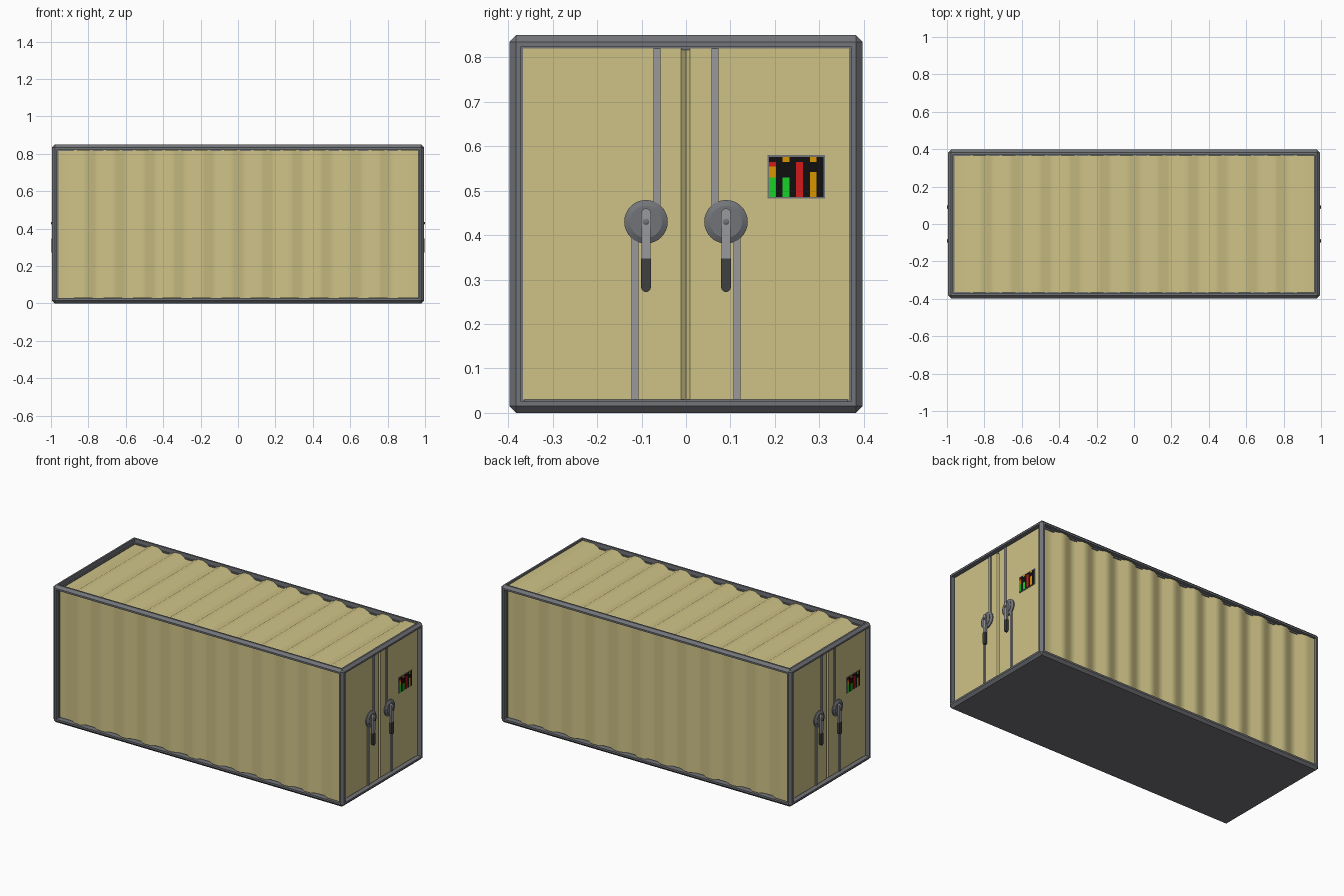
import bpy, bmesh, math
from mathutils import Matrix, Vector

if "Cube" in bpy.data.objects:
    bpy.data.objects.remove(bpy.data.objects["Cube"])

HX, HY, H = 0.994, 0.397, 0.85      # outer half length, half width, height
RIM, CH = 0.03, 0.015               # frame width and chamfer
DOOR = 0.97                         # door face position
TURN = Matrix.Rotation(math.pi, 4, 'Z')


def material(name, r, g, b):
    m = bpy.data.materials.new(name)
    m.diffuse_color = (r, g, b, 1)
    m.use_nodes = True
    m.node_tree.nodes["Principled BSDF"].inputs["Base Color"].default_value = m.diffuse_color
    return m


TAN = material("tan_paint", 0.62, 0.54, 0.24)
FRAME = material("frame_grey", 0.17, 0.175, 0.19)
STEEL = material("steel", 0.32, 0.32, 0.34)
DARK = material("dark_grip", 0.05, 0.05, 0.05)
BLACK = material("label_black", 0.005, 0.005, 0.005)
RED = material("label_red", 0.65, 0.01, 0.01)
GREEN = material("label_green", 0.01, 0.65, 0.02)
AMBER = material("label_amber", 0.7, 0.3, 0.0)


def finish(bm, name, mat, both=False, smooth=None):
    """Turn a bmesh into an object; both = repeat it half a turn around z."""
    bmesh.ops.recalc_face_normals(bm, faces=bm.faces)
    for i in range(2 if both else 1):
        if i:
            bm.transform(TURN)
        me = bpy.data.meshes.new(name)
        bm.to_mesh(me)
        me.materials.append(mat)
        ob = bpy.data.objects.new(name + ("_rear" if i else ""), me)
        bpy.context.collection.objects.link(ob)
        if smooth:
            bpy.ops.object.select_all(action='DESELECT')
            ob.select_set(True)
            bpy.context.view_layer.objects.active = ob
            bpy.ops.object.shade_smooth_by_angle(angle=math.radians(smooth))
    bm.free()


def box(name, mat, x, y, z, both=True):
    bm = bmesh.new()
    bmesh.ops.create_cube(bm, size=1)
    for v in bm.verts:
        v.co = [lo if c < 0 else hi for c, (lo, hi) in zip(v.co, (x, y, z))]
    finish(bm, name, mat, both)


def prism(name, mat, outline, x0, x1, smooth=None):
    """Extrude a (y, z) outline along x."""
    bm = bmesh.new()
    f = bm.faces.new([bm.verts.new((x0, y, z)) for y, z in outline])
    r = bmesh.ops.extrude_face_region(bm, geom=[f])
    vs = [g for g in r["geom"] if isinstance(g, bmesh.types.BMVert)]
    bmesh.ops.translate(bm, verts=vs, vec=(x1 - x0, 0, 0))
    finish(bm, name, mat, True, smooth)


def disc(name, mat, y, z, rings, n=32):
    """Stack of (x, radius) rings with a cap on the outside."""
    bm = bmesh.new()
    loops = [[bm.verts.new((x, y + r * math.cos(2 * math.pi * i / n),
                            z + r * math.sin(2 * math.pi * i / n)))
              for i in range(n)] for x, r in rings]
    for a, b in zip(loops, loops[1:]):
        for i in range(n):
            j = (i + 1) % n
            bm.faces.new((a[i], a[j], b[j], b[i]))
    bm.faces.new(loops[-1])
    bm.faces.new(loops[0])
    finish(bm, name, mat, True, 30)


def arc(y, z, r, a0, a1, n=10):
    return [(y + r * math.cos(math.radians(a0 + (a1 - a0) * i / n)),
             z + r * math.sin(math.radians(a0 + (a1 - a0) * i / n)))
            for i in range(n + 1)]


# Chamfered frame with a shallow pocket in every side except the floor
bm = bmesh.new()
bmesh.ops.create_cube(bm, size=1)
bm.transform(Matrix.Translation((0, 0, H / 2)) @ Matrix.Diagonal((2 * HX, 2 * HY, H, 1)))
bmesh.ops.bevel(bm, geom=bm.edges[:], offset=CH, segments=1, affect='EDGES')
bm.normal_update()
sides = [f for f in bm.faces if f.calc_area() > 0.3 and f.normal.z > -0.5]
bmesh.ops.inset_individual(bm, faces=sides, thickness=RIM - CH)
for f in bmesh.ops.extrude_discrete_faces(bm, faces=sides)["faces"]:
    bmesh.ops.translate(bm, verts=f.verts, vec=f.normal * -0.034)
finish(bm, "frame", FRAME)

# Corrugated profile: (x, depth below the frame face)
P = 0.1575
EX = HX - RIM
wave = [((2 * k + 1) * P / 8, 0.031 if k % 4 < 2 else 0.009) for k in range(-24, 24)]
wave = [(-EX, wave[0][1])] + wave + [(EX, wave[-1][1])]


def corrugated(name, ends, both):
    bm = bmesh.new()
    rows = [[bm.verts.new(e(x, d)) for x, d in wave] for e in ends]
    for i in range(len(wave) - 1):
        bm.faces.new((rows[0][i], rows[0][i + 1], rows[1][i + 1], rows[1][i]))
    finish(bm, name, TAN, both, 35)


corrugated("side_wall", [lambda x, d: (x, d - HY, RIM),
                         lambda x, d: (x, d - HY, H - RIM)], True)
corrugated("roof", [lambda x, d: (x, RIM - HY, H - d),
                    lambda x, d: (x, HY - RIM, H - d)], False)

# Door pair with a V-shaped seam
W = HY - RIM
seam = [(DOOR, -W), (DOOR, -0.011), (DOOR - 0.009, 0), (DOOR, 0.009), (DOOR, W)]
bm = bmesh.new()
lo, hi = ([bm.verts.new((x, y, z)) for x, y in seam] for z in (RIM, H - RIM))
for i in range(4):
    bm.faces.new((lo[i], lo[i + 1], hi[i + 1], hi[i]))
finish(bm, "doors", TAN, True)

# Lock rods, plates and handles on each door
ZC = 0.43
for s, side in ((-1, "left"), (1, "right")):
    yc = s * 0.09
    for part, off, z in (("upper", -0.025, (ZC, H - RIM)), ("lower", 0.025, (RIM, ZC))):
        y = s * (0.09 + off)
        box(f"{side}_{part}_rod", STEEL, (DOOR - 0.005, DOOR + 0.006),
            (y - 0.008, y + 0.008), z)
    disc(f"{side}_lock_plate", FRAME, yc, ZC,
         [(DOOR - 0.005, 0.049), (DOOR + 0.006, 0.049), (DOOR + 0.013, 0.036),
          (DOOR + 0.015, 0.036)])
    lever = arc(yc, 0.449, 0.011, 0, 180) + [(yc - 0.010, 0.345), (yc + 0.010, 0.345)]
    prism(f"{side}_lever", STEEL, lever, DOOR + 0.013, DOOR + 0.025, 30)
    grip = arc(yc, 0.283, 0.011, 180, 360) + [(yc + 0.011, 0.347), (yc - 0.011, 0.347)]
    prism(f"{side}_grip", DARK, grip, DOOR + 0.012, DOOR + 0.026, 30)
    disc(f"{side}_rivet", FRAME, yc, ZC,
         [(DOOR + 0.02, 0.007), (DOOR + 0.028, 0.007), (1.0, 0.004)], 16)

# Chart plate on the right-hand door: coloured bars on black
box("chart_border", FRAME, (DOOR - 0.004, DOOR + 0.003), (0.183, 0.313), (0.482, 0.58))
box("chart_panel", BLACK, (DOOR, DOOR + 0.004), (0.187, 0.309), (0.486, 0.576))
bars = [(0, 0.486, 0.53, GREEN), (0, 0.53, 0.554, AMBER), (0, 0.554, 0.565, RED),
        (1, 0.486, 0.53, GREEN), (1, 0.565, 0.576, AMBER), (2, 0.486, 0.565, RED),
        (3, 0.486, 0.542, AMBER), (3, 0.565, 0.576, AMBER)]
for col, z0, z1, mat in bars:
    y = 0.187 + col * 0.0305
    box("chart_bar", mat, (DOOR + 0.002, DOOR + 0.005), (y, y + 0.0155), (z0, z1))
